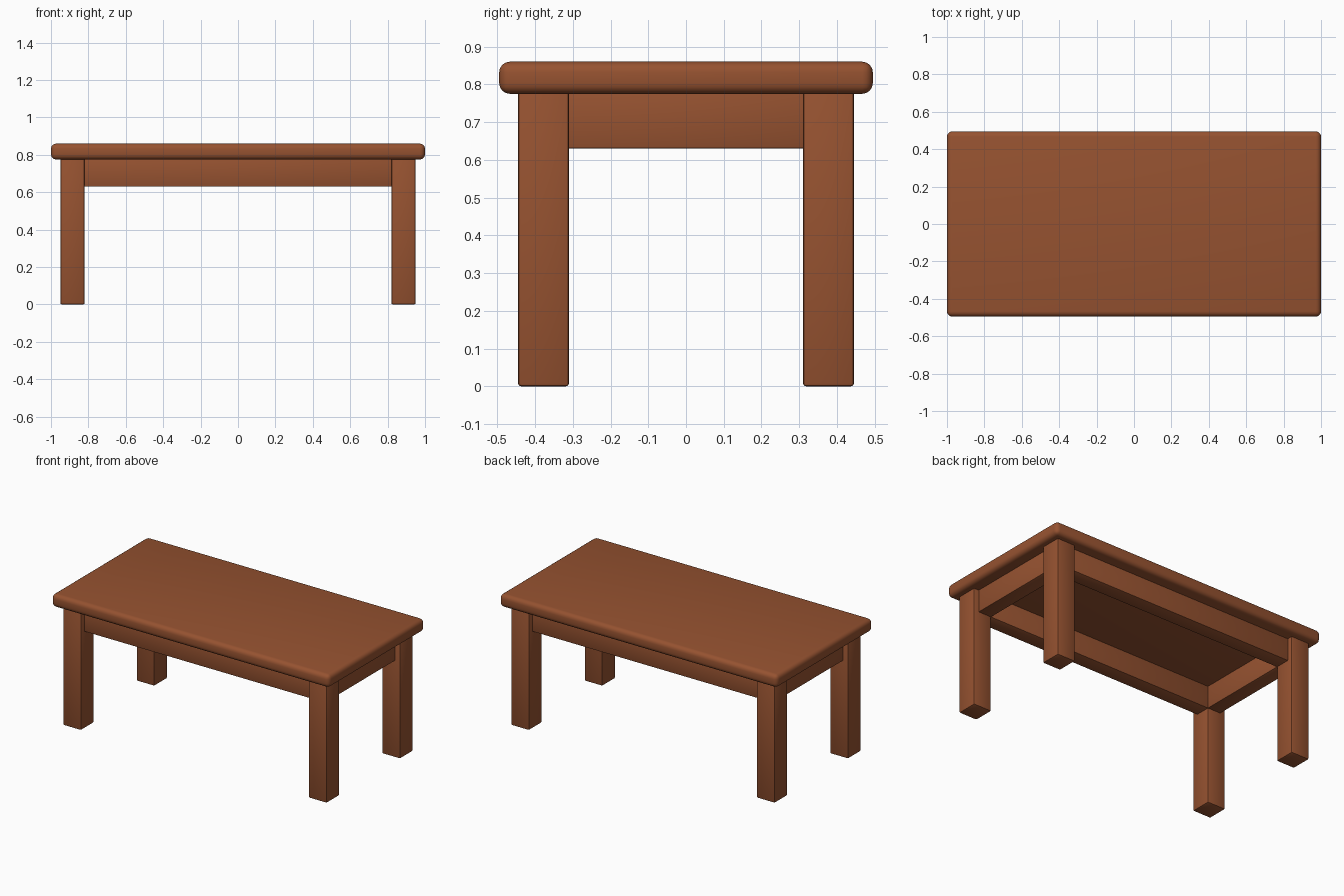
import bpy
import math

cube = bpy.data.objects.get("Cube")
if cube:
    bpy.data.objects.remove(cube, do_unlink=True)

wood = bpy.data.materials.new("reddish_brown_wood")
wood.use_nodes = True
colour = (0.305, 0.085, 0.03, 1)
wood.diffuse_color = colour
wood.node_tree.nodes["Principled BSDF"].inputs["Base Color"].default_value = colour


def rounded_box(name, low, high, radius, segments):
    """Box between two corners, with softened edges."""
    centre = [(a + b) / 2 for a, b in zip(low, high)]
    bpy.ops.mesh.primitive_cube_add(size=1, location=centre)
    box = bpy.context.object
    box.name = name
    box.scale = [b - a for a, b in zip(low, high)]
    bpy.ops.object.transform_apply(location=False, rotation=False, scale=True)
    bevel = box.modifiers.new("Soft edges", "BEVEL")
    bevel.width = radius
    bevel.segments = segments
    box.data.materials.append(wood)
    bpy.ops.object.modifier_apply(modifier=bevel.name)
    bpy.ops.object.shade_smooth_by_angle(angle=math.radians(40))
    return box


TOP_Z, UNDERSIDE, APRON_Z = 0.86, 0.775, 0.63
LEG_IN_X, LEG_OUT_X = 0.82, 0.95
LEG_IN_Y, LEG_OUT_Y = 0.31, 0.445
INSET = 0.035

# Tabletop with well rounded edges
rounded_box("tabletop", (-1, -0.495, UNDERSIDE), (1, 0.495, TOP_Z), 0.028, 4)

# Four square legs
for side, sx in (("right", -1), ("left", 1)):
    for end, sy in (("front", -1), ("back", 1)):
        xs = sorted((sx * LEG_IN_X, sx * LEG_OUT_X))
        ys = sorted((sy * LEG_IN_Y, sy * LEG_OUT_Y))
        rounded_box(f"{end}_{side}_leg", (xs[0], ys[0], 0),
                    (xs[1], ys[1], UNDERSIDE + 0.01), 0.008, 2)

# Long apron rails, set back from the outer leg faces
for end, sy in (("front", -1), ("back", 1)):
    ys = sorted((sy * LEG_IN_Y, sy * (LEG_OUT_Y - INSET)))
    rounded_box(f"{end}_apron", (-LEG_IN_X - 0.03, ys[0], APRON_Z),
                (LEG_IN_X + 0.03, ys[1], UNDERSIDE + 0.01), 0.005, 2)

# Short apron rails
for side, sx in (("right", -1), ("left", 1)):
    xs = sorted((sx * LEG_IN_X, sx * (LEG_OUT_X - INSET)))
    rounded_box(f"{side}_apron", (xs[0], -LEG_IN_Y - 0.03, APRON_Z),
                (xs[1], LEG_IN_Y + 0.03, UNDERSIDE + 0.01), 0.005, 2)
